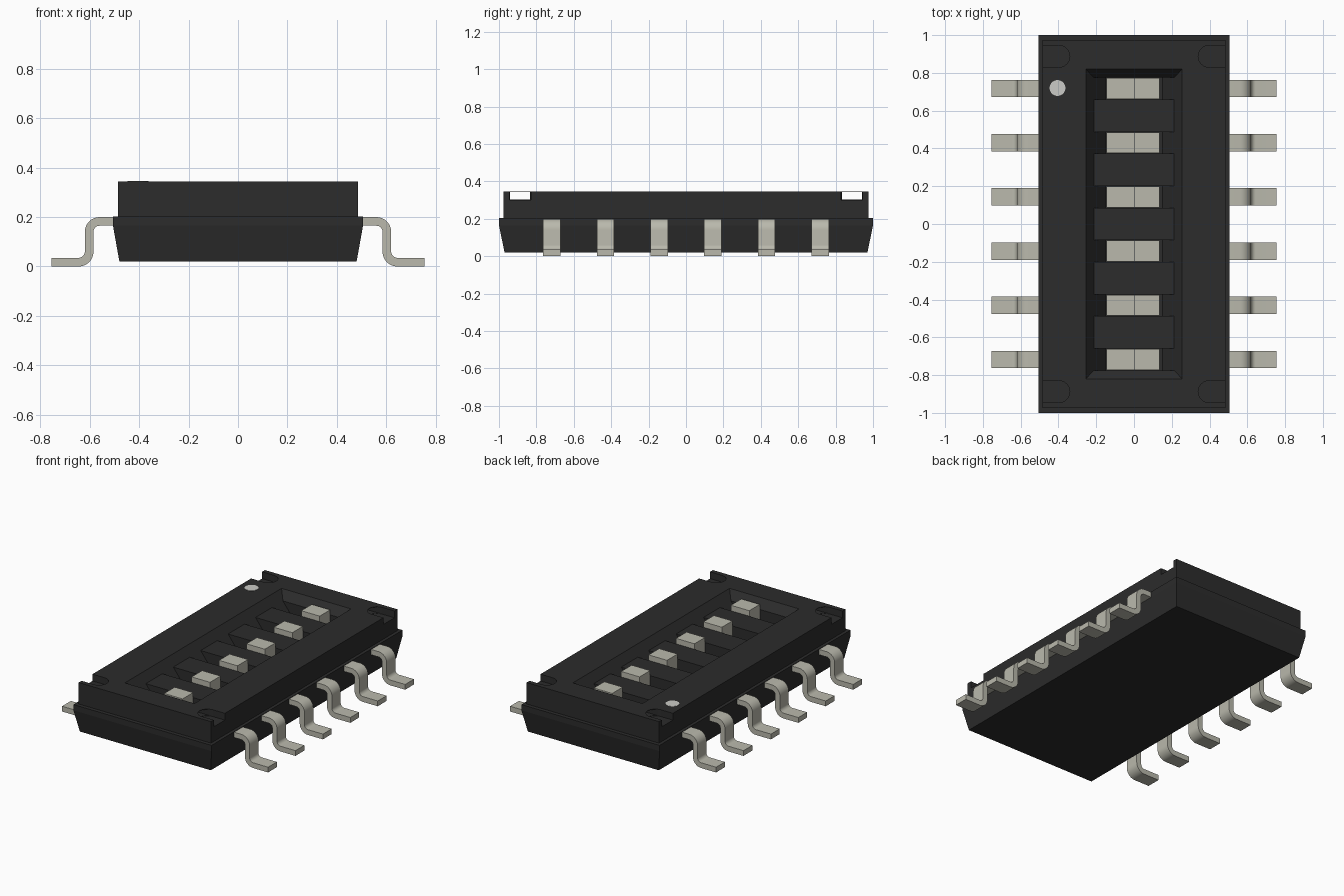
import bpy, bmesh, math

if "Cube" in bpy.data.objects:
    bpy.data.objects.remove(bpy.data.objects["Cube"], do_unlink=True)


def material(name, rgb):
    m = bpy.data.materials.new(name)
    m.use_nodes = True
    m.diffuse_color = (*rgb, 1)
    b = m.node_tree.nodes["Principled BSDF"]
    b.inputs["Base Color"].default_value = (*rgb, 1)
    b.inputs["Roughness"].default_value = 0.6
    return m


BLACK = material("black plastic", (0.025, 0.025, 0.025))
METAL = material("pale metal", (0.49, 0.485, 0.415))
CREAM = material("cream plastic", (0.49, 0.485, 0.415))
WHITE = material("white paint", (0.60, 0.60, 0.57))


def finish(name, bm, mat):
    bmesh.ops.recalc_face_normals(bm, faces=bm.faces)
    me = bpy.data.meshes.new(name)
    bm.to_mesh(me)
    bm.free()
    me.materials.append(mat)
    ob = bpy.data.objects.new(name, me)
    bpy.context.collection.objects.link(ob)
    return ob


def stack(bm, rings, y=0):
    """Closed solid through rectangles (half x, half y, z), bottom to top."""
    loops = [[bm.verts.new((sx * hx, y + sy * hy, z))
              for sx, sy in ((-1, -1), (1, -1), (1, 1), (-1, 1))] for hx, hy, z in rings]
    bm.faces.new(loops[0][::-1])
    bm.faces.new(loops[-1])
    for a, b in zip(loops, loops[1:]):
        for i in range(4):
            j = (i + 1) % 4
            bm.faces.new((a[i], a[j], b[j], b[i]))


def prism(bm, outline, offset):
    """Extrude a closed outline of 3D points along an offset."""
    face = bm.faces.new([bm.verts.new(p) for p in outline])
    ext = bmesh.ops.extrude_face_region(bm, geom=[face])
    bmesh.ops.translate(bm, vec=offset,
                        verts=[v for v in ext["geom"] if isinstance(v, bmesh.types.BMVert)])


def box(bm, x0, x1, y0, y1, z0, z1):
    prism(bm, [(x0, y0, z0), (x1, y0, z0), (x1, y1, z0), (x0, y1, z0)], (0, 0, z1 - z0))


def cut(target, bm):
    """Subtract a temporary solid from the target."""
    cutter = finish("cutter", bm, BLACK)
    cutter.hide_render = True
    mod = target.modifiers.new("cut", "BOOLEAN")
    mod.operation, mod.solver, mod.object = "DIFFERENCE", "EXACT", cutter
    bpy.context.view_layer.objects.active = target
    bpy.ops.object.modifier_apply(modifier=mod.name)
    bpy.data.objects.remove(cutter, do_unlink=True)


def arc(cx, cz, r, a0, a1, n=8):
    return [(cx + r * math.cos(math.radians(a0 + (a1 - a0) * i / n)),
             cz + r * math.sin(math.radians(a0 + (a1 - a0) * i / n))) for i in range(n + 1)]


ROWS = [(i - 2.5) * 0.287 for i in range(6)]

# Tapered base
bm = bmesh.new()
stack(bm, [(0.48, 0.97, 0.02), (0.506, 1.0, 0.165), (0.506, 1.0, 0.203)])
finish("base", bm, BLACK)

# Upper housing
bm = bmesh.new()
stack(bm, [(0.485, 0.975, 0.198), (0.485, 0.975, 0.345)])
housing = finish("housing", bm, BLACK)

# Sloped window in the top
bm = bmesh.new()
stack(bm, [(0.213, 0.775, 0.29), (0.255, 0.82, 0.345), (0.255, 0.82, 0.4)])
cut(housing, bm)

# Switch wells below the window
for y in ROWS:
    bm = bmesh.new()
    stack(bm, [(0.152, 0.0575, 0.21), (0.213, 0.0575, 0.29), (0.213, 0.0575, 0.30)], y)
    cut(housing, bm)

# Round-ended corner notches, joined by a channel under each end of the top
for sy in (-1, 1):
    for sx in (-1, 1):
        bm = bmesh.new()
        outline = [(0.6, 0.0575)] + arc(0.3975, 0, 0.0575, 90, 270, 16) + [(0.6, -0.0575)]
        prism(bm, [(sx * x, sy * 0.8875 + y, 0.30) for x, y in outline], (0, 0, 0.1))
        cut(housing, bm)
    bm = bmesh.new()
    y = sy * 0.8875
    box(bm, -0.42, 0.42, y - 0.0545, y + 0.0545, 0.302, 0.342)
    cut(housing, bm)

# Switch levers: raised on the left half, low on the other
for i, y in enumerate(ROWS):
    bm = bmesh.new()
    profile = [(-0.145, 0.205), (0.135, 0.205), (0.135, 0.325),
               (0.0, 0.325), (0.0, 0.225), (-0.145, 0.225)]
    prism(bm, [(x, y - 0.055, z) for x, z in profile], (0, 0.11, 0))
    finish(f"switch_lever_{i + 1}", bm, CREAM)

# Bent pins on both sides
pin = ([(0.40, 0.2)] + arc(0.56, 0.14, 0.06, 90, 0) + arc(0.645, 0.06, 0.025, 180, 270)
       + [(0.755, 0.035), (0.755, 0.0)] + arc(0.645, 0.06, 0.06, 270, 180)
       + arc(0.56, 0.14, 0.025, 0, 90) + [(0.40, 0.165)])
for side, sx in (("left", 1), ("right", -1)):
    for i, y in enumerate(ROWS):
        bm = bmesh.new()
        prism(bm, [(sx * x, y - 0.046, z) for x, z in pin], (0, 0.092, 0))
        ob = finish(f"{side}_pin_{i + 1}", bm, METAL)
        bpy.ops.object.select_all(action="DESELECT")
        ob.select_set(True)
        bpy.context.view_layer.objects.active = ob
        bpy.ops.object.shade_smooth_by_angle(angle=math.radians(30))

# Painted orientation dot
bm = bmesh.new()
prism(bm, [(x, y, 0.343) for x, y in arc(-0.405, 0.72, 0.042, 0, 345, 23)], (0, 0, 0.004))
finish("orientation_dot", bm, WHITE)
